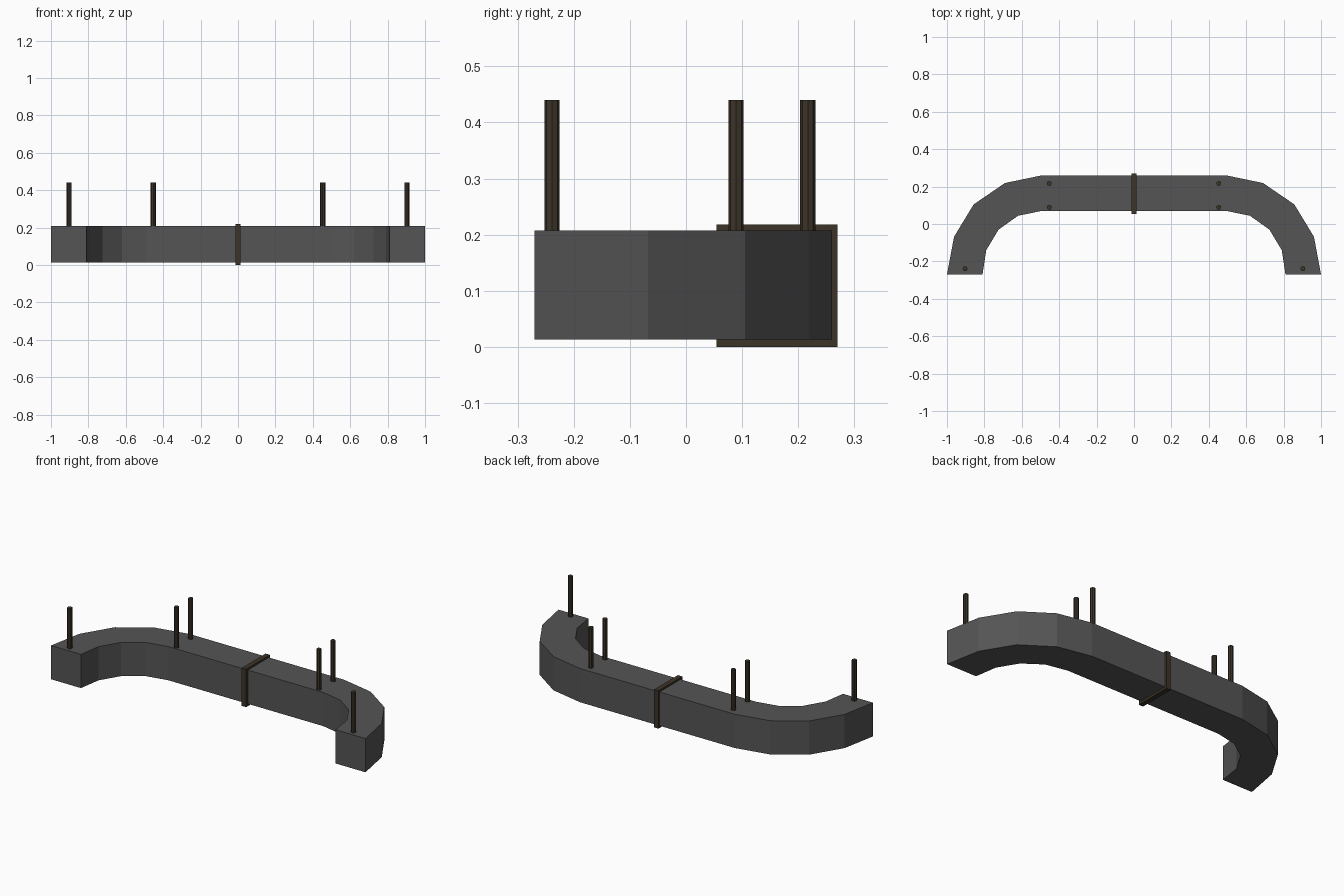
import bpy
import bmesh
from mathutils import Matrix, Vector

cube = bpy.data.objects.get("Cube")
if cube:
    bpy.data.objects.remove(cube, do_unlink=True)


def make_material(name, color):
    mat = bpy.data.materials.new(name)
    mat.use_nodes = True
    mat.diffuse_color = color
    bsdf = mat.node_tree.nodes["Principled BSDF"]
    bsdf.inputs["Base Color"].default_value = color
    bsdf.inputs["Roughness"].default_value = 0.8
    return mat


def finish(name, bm, mat):
    bmesh.ops.recalc_face_normals(bm, faces=bm.faces)
    mesh = bpy.data.meshes.new(name)
    bm.to_mesh(mesh)
    bm.free()
    mesh.materials.append(mat)
    obj = bpy.data.objects.new(name, mesh)
    bpy.context.collection.objects.link(obj)
    return obj


grey = make_material("dark_grey", (0.09, 0.09, 0.09, 1))
brown = make_material("dark_brown", (0.045, 0.034, 0.022, 1))

# Curved duct: matching outer and inner outlines, mirrored to the other side
BOTTOM, TOP = 0.013, 0.207
outer = [(0.493, 0.26), (0.69, 0.219), (0.857, 0.105), (0.962, -0.068), (1.0, -0.27)]
inner = [(0.493, 0.07), (0.62, 0.044), (0.724, -0.03), (0.79, -0.14), (0.81, -0.27)]


def both_sides(half):
    return [(-x, y) for x, y in reversed(half)] + half


bm = bmesh.new()
rings = []
for (ox, oy), (ix, iy) in zip(both_sides(outer), both_sides(inner)):
    corners = [(ox, oy, BOTTOM), (ox, oy, TOP), (ix, iy, TOP), (ix, iy, BOTTOM)]
    rings.append([bm.verts.new(c) for c in corners])
for a, b in zip(rings, rings[1:]):
    for i in range(4):
        j = (i + 1) % 4
        bm.faces.new((a[i], a[j], b[j], b[i]))
bm.faces.new(rings[0])
bm.faces.new(rings[-1])
finish("duct", bm, grey)

# Joint band around the middle
bm = bmesh.new()
bmesh.ops.create_cube(bm, size=1)
bmesh.ops.scale(bm, vec=Vector((0.028, 0.216, 0.218)), verts=bm.verts)
bmesh.ops.translate(bm, vec=Vector((0, 0.162, 0.109)), verts=bm.verts)
finish("joint_band", bm, brown)

# Hanger rods on the top, three per side
ROD_BASE, ROD_TOP = 0.2, 0.44
spots = {"end": (0.903, -0.239), "inner": (0.453, 0.089), "outer": (0.453, 0.217)}
for side, sign in (("left", 1), ("right", -1)):
    for place, (x, y) in spots.items():
        bm = bmesh.new()
        centre = Vector((sign * x, y, (ROD_BASE + ROD_TOP) / 2))
        bmesh.ops.create_cone(bm, cap_ends=True, segments=8, radius1=0.0135,
                              radius2=0.0135, depth=ROD_TOP - ROD_BASE,
                              matrix=Matrix.Translation(centre))
        finish(f"{side}_{place}_rod", bm, brown)
